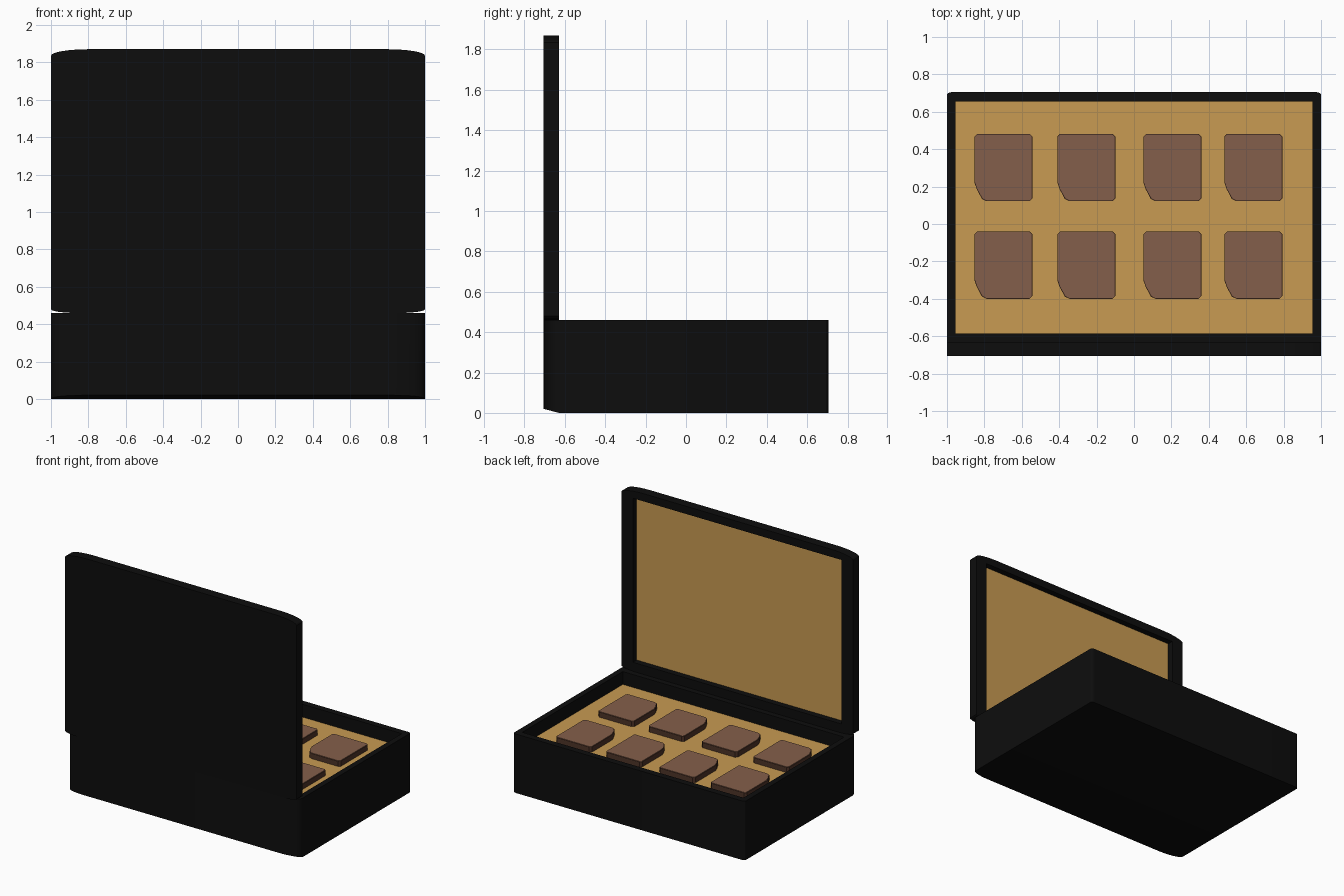
import bpy, bmesh, math
from mathutils import Vector

if "Cube" in bpy.data.objects:
    bpy.data.objects.remove(bpy.data.objects["Cube"])


def material(name, rgb):
    m = bpy.data.materials.new(name)
    m.diffuse_color = (*rgb, 1)
    m.use_nodes = True
    m.node_tree.nodes["Principled BSDF"].inputs["Base Color"].default_value = m.diffuse_color
    return m


BLACK = material("black_card", (0.004, 0.004, 0.004))
GOLD = material("gold_lining", (0.578, 0.328, 0.084))
DARK = material("dark_chocolate", (0.075, 0.033, 0.02))
MILK = material("milk_chocolate", (0.231, 0.114, 0.07))


def outline(x0, x1, v0, v1, low, high, steps=6):
    """Rectangle with elliptical corners; low/high are corner radii (rx, rv)."""
    pts = []
    corners = [(x1, v1, 1, 1, high), (x0, v1, -1, 1, high),
               (x0, v0, -1, -1, low), (x1, v0, 1, -1, low)]
    for i, (cx, cv, sx, sv, (rx, rv)) in enumerate(corners):
        for k in range(steps + 1):
            a = math.pi / 2 * (i + k / steps)
            pts.append((cx - sx * rx + rx * math.cos(a),
                        cv - sv * rv + rv * math.sin(a)))
    return pts


def prism(name, pts, axis, a, b, mats):
    """Extrude a 2D outline from a to b along z (xy plan) or y (xz profile)."""
    bm = bmesh.new()
    place = (lambda p: (p[0], p[1], a)) if axis == 'z' else (lambda p: (p[0], a, p[1]))
    face = bm.faces.new([bm.verts.new(place(p)) for p in pts])
    geo = bmesh.ops.extrude_face_region(bm, geom=[face])["geom"]
    move = (0, 0, b - a) if axis == 'z' else (0, b - a, 0)
    bmesh.ops.translate(bm, vec=move,
                        verts=[g for g in geo if isinstance(g, bmesh.types.BMVert)])
    bmesh.ops.recalc_face_normals(bm, faces=bm.faces)
    me = bpy.data.meshes.new(name)
    bm.to_mesh(me)
    bm.free()
    ob = bpy.data.objects.new(name, me)
    bpy.context.collection.objects.link(ob)
    for m in mats:
        me.materials.append(m)
    return ob


def select(ob):
    bpy.ops.object.select_all(action='DESELECT')
    ob.select_set(True)
    bpy.context.view_layer.objects.active = ob


def box(name, x, y, z, mat):
    pts = [(x[0], y[0]), (x[1], y[0]), (x[1], y[1]), (x[0], y[1])]
    return prism(name, pts, 'z', z[0], z[1], [mat])


def hollow(ob, x, y, z):
    """Cut a box-shaped recess, then keep the crisp edges."""
    cutter = box("recess_cutter", x, y, z, BLACK)
    cutter.hide_render = True
    mod = ob.modifiers.new("recess", 'BOOLEAN')
    mod.operation, mod.object, mod.solver = 'DIFFERENCE', cutter, 'EXACT'
    select(ob)
    bpy.ops.object.modifier_apply(modifier=mod.name)
    bpy.data.objects.remove(cutter)
    bpy.ops.object.shade_smooth_by_angle(angle=math.radians(30))


# Box base: rounded hinge-side corners and a lifted bottom edge
base = prism("box_base", outline(-1, 1, -0.705, 0.705, (0.17, 0.07), (0.03, 0.015)),
             'z', 0, 0.46, [BLACK])
bm = bmesh.new()
bm.from_mesh(base.data)
bmesh.ops.bisect_plane(bm, geom=bm.verts[:] + bm.edges[:] + bm.faces[:],
                       plane_co=Vector((0, -0.63, 0)), plane_no=Vector((0, 1, 0)))
for v in bm.verts:
    if v.co.z < 0.01 and v.co.y < -0.63:
        v.co.z = 0.02 * (-0.63 - v.co.y) / 0.075
bm.to_mesh(base.data)
bm.free()
hollow(base, (-0.955, 0.955), (-0.585, 0.655), (0.35, 0.6))

# Gold tray lying inside the base
box("tray_insert", (-0.955, 0.955), (-0.585, 0.655), (0.345, 0.36), GOLD)

# Open upright lid with a shallow recess on its inner side
lid = prism("lid", outline(-1, 1, 0.46, 1.87, (0.14, 0.02), (0.2, 0.035)),
            'y', -0.705, -0.63, [BLACK])
hollow(lid, (-0.9, 0.9), (-0.68, -0.5), (0.53, 1.81))
box("lid_lining", (-0.9, 0.9), (-0.685, -0.677), (0.53, 1.81), GOLD)

# Chocolates: rounded blocks with one clipped corner, dark sides and lighter top
W, D, H = 0.31, 0.36, 0.04


def chocolate_outline(x, y, m=0):
    r = 0.015
    return [(x + 0.065, y + m), (x + W - r, y + m), (x + W - m, y + r),
            (x + W - m, y + D - r), (x + W - r, y + D - m), (x + r, y + D - m),
            (x + m, y + D - r), (x + m, y + 0.10), (x + 0.012 + m, y + 0.065),
            (x + 0.04 + m, y + 0.012 + m)]


for row, y in enumerate((-0.40, 0.122)):
    for col, x in enumerate((-0.853, -0.41, 0.05, 0.483)):
        tag = f"{row + 1}_{col + 1}"
        prism("chocolate_body_" + tag, chocolate_outline(x, y), 'z', 0.355, 0.36 + H, [DARK])
        prism("chocolate_top_" + tag, chocolate_outline(x, y, 0.004), 'z',
              0.36 + H - 0.002, 0.36 + H + 0.003, [MILK])
